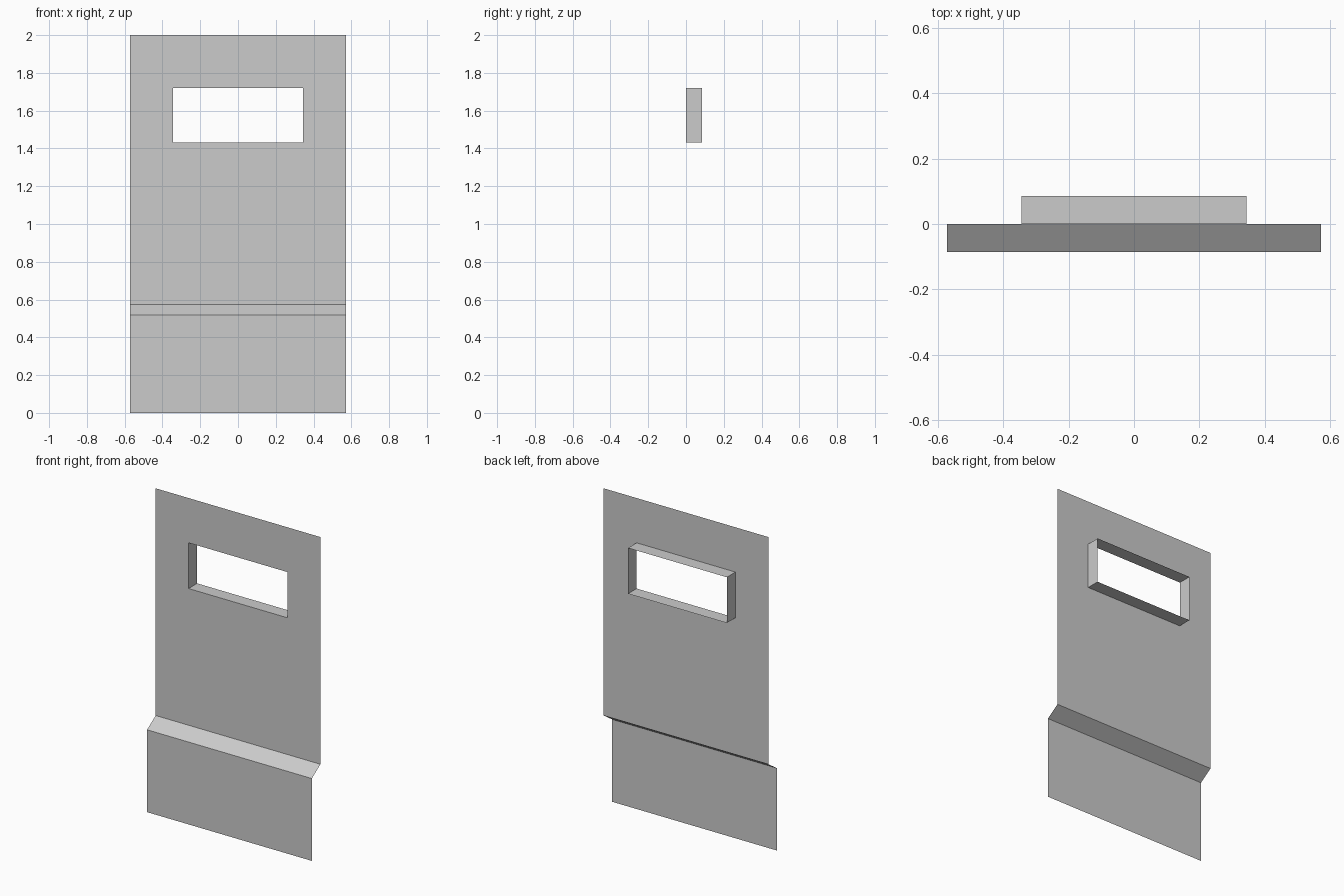
import bpy
import bmesh

if "Cube" in bpy.data.objects:
    bpy.data.objects.remove(bpy.data.objects["Cube"])

HALF_W, TOP, BEND_TOP, BEND_LOW = 0.572, 2.0, 0.574, 0.517
WIN_HALF, WIN_LOW, WIN_TOP = 0.343, 1.432, 1.719
DEPTH = 0.085


def ring(bm, half, low, top, y):
    """Rectangle of vertices in the xz plane, starting at bottom left."""
    corners = [(-half, low), (half, low), (half, top), (-half, top)]
    return [bm.verts.new((x, y, z)) for x, z in corners]


def bridge(bm, a, b):
    """Join two four-vertex rings with quads."""
    for i in range(4):
        j = (i + 1) % 4
        bm.faces.new((a[i], a[j], b[j], b[i]))


bm = bmesh.new()

# Upper sheet around the window, and the rim folded to the back
outer = ring(bm, HALF_W, BEND_TOP, TOP, 0)
window = ring(bm, WIN_HALF, WIN_LOW, WIN_TOP, 0)
rim = ring(bm, WIN_HALF, WIN_LOW, WIN_TOP, DEPTH)
bridge(bm, outer, window)
bridge(bm, window, rim)

# Sloped step and lower sheet, continued down from the bottom edge
left, right = outer[0], outer[1]
for y, z in [(-DEPTH, BEND_LOW), (-DEPTH, 0)]:
    new_left = bm.verts.new((-HALF_W, y, z))
    new_right = bm.verts.new((HALF_W, y, z))
    bm.faces.new((new_left, new_right, right, left))
    left, right = new_left, new_right

mesh = bpy.data.meshes.new("window_panel")
bm.to_mesh(mesh)
bm.free()
panel = bpy.data.objects.new("window_panel", mesh)
bpy.context.collection.objects.link(panel)
